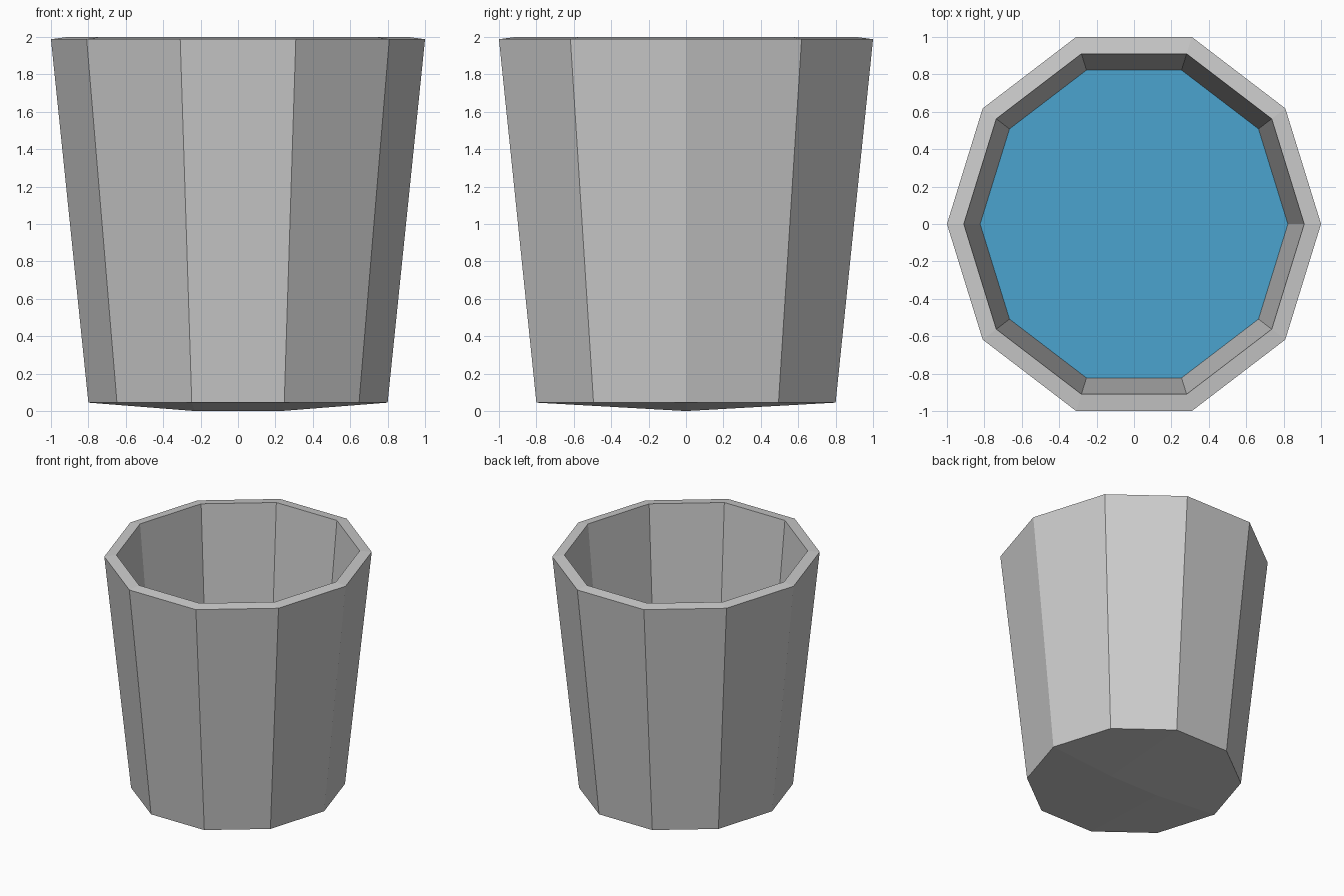
import bpy, bmesh, math

if "Cube" in bpy.data.objects:
    bpy.data.objects.remove(bpy.data.objects["Cube"])

SIDES = 10
Y_FIT = 1 / math.sin(math.radians(72))  # stretch so the decagon is as deep as it is wide


def ring(bm, r, z):
    return [bm.verts.new((r * math.cos(math.tau * i / SIDES),
                          r * math.sin(math.tau * i / SIDES) * Y_FIT, z))
            for i in range(SIDES)]


def bridge(bm, a, b):
    for i in range(SIDES):
        j = (i + 1) % SIDES
        bm.faces.new((a[i], a[j], b[j], b[i]))


def grid_cap(bm, v, half, z):
    # six quads sharing a short central ridge along x
    r, l = bm.verts.new((half, 0, z)), bm.verts.new((-half, 0, z))
    for f in ((v[0], v[1], v[2], r), (v[2], v[3], l, r), (v[3], v[4], v[5], l),
              (v[5], v[6], v[7], l), (v[7], v[8], r, l), (v[8], v[9], v[0], r)):
        bm.faces.new(f)


def finish(bm, name):
    mesh = bpy.data.meshes.new(name)
    bmesh.ops.recalc_face_normals(bm, faces=bm.faces)
    bm.to_mesh(mesh)
    bm.free()
    obj = bpy.data.objects.new(name, mesh)
    bpy.context.collection.objects.link(obj)
    return obj


# Tapered bucket shell with rim and slightly peaked underside
bm = bmesh.new()
profile = [(0.80, 0.045), (1.0, 1.988), (0.91, 2.0), (0.74, 0.09)]
rings = [ring(bm, r, z) for r, z in profile]
for a, b in zip(rings, rings[1:]):
    bridge(bm, a, b)
grid_cap(bm, rings[0], 0.23, 0.0)
grid_cap(bm, rings[-1], 0.23, 0.09)
finish(bm, "bucket")

# Water surface, about half way up
bm = bmesh.new()
bm.faces.new(ring(bm, 0.823, 1.02))
water = finish(bm, "water")
if water.data.polygons[0].normal.z < 0:
    water.data.flip_normals()
mat = bpy.data.materials.new("water_blue")
mat.diffuse_color = (0.07, 0.37, 0.62, 1)
mat.use_nodes = True
mat.node_tree.nodes["Principled BSDF"].inputs["Base Color"].default_value = mat.diffuse_color
water.data.materials.append(mat)
